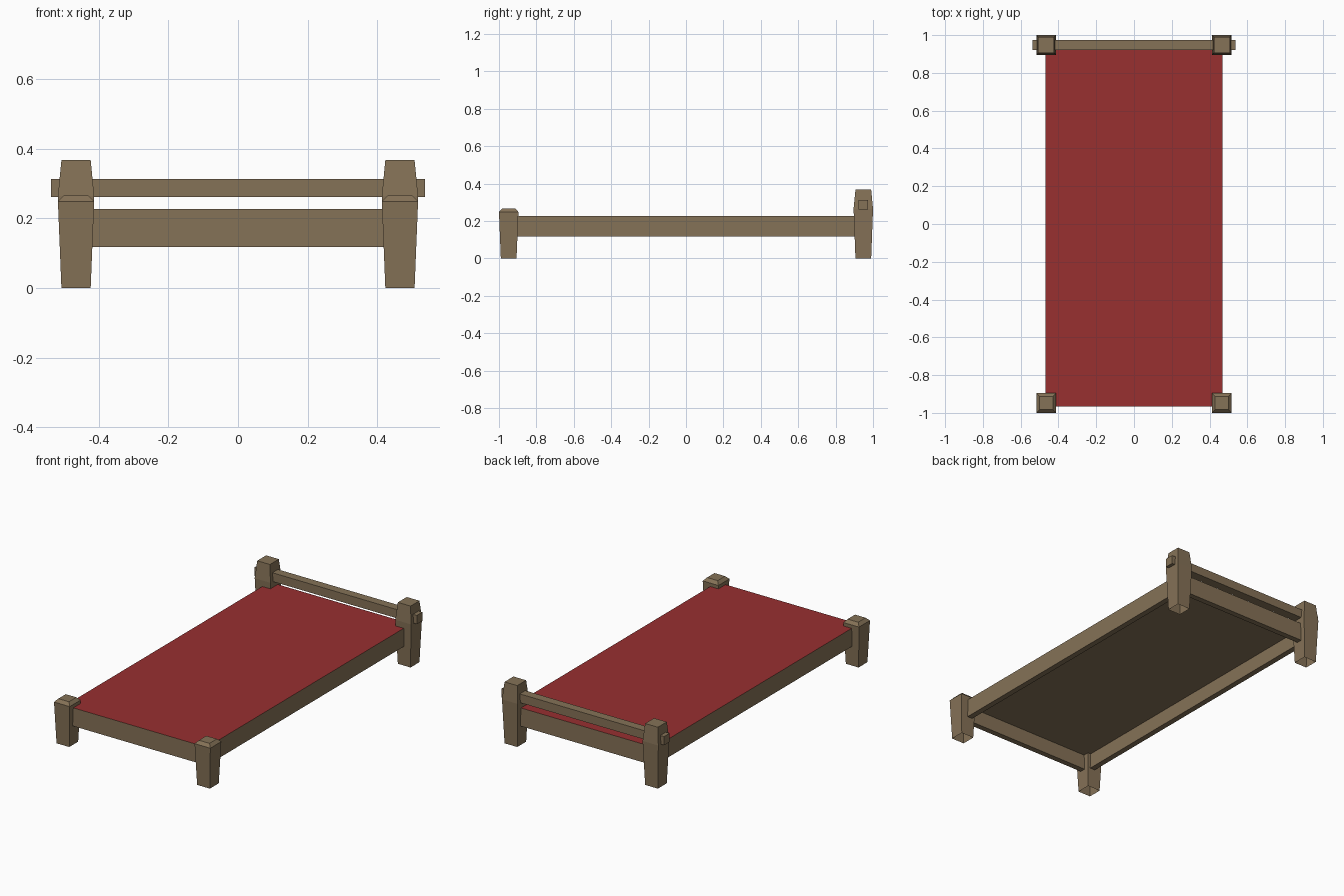
import bpy, bmesh

if "Cube" in bpy.data.objects:
    bpy.data.objects.remove(bpy.data.objects["Cube"])


def material(name, rgb):
    m = bpy.data.materials.new(name)
    m.diffuse_color = (*rgb, 1)
    m.use_nodes = True
    m.node_tree.nodes["Principled BSDF"].inputs["Base Color"].default_value = m.diffuse_color
    return m


WOOD = material("brown wood", (0.235, 0.168, 0.095))
RED = material("red blanket", (0.315, 0.029, 0.03))


def finish(bm, name, mats):
    me = bpy.data.meshes.new(name)
    bm.to_mesh(me)
    bm.free()
    for m in mats:
        me.materials.append(m)
    ob = bpy.data.objects.new(name, me)
    bpy.context.collection.objects.link(ob)
    return ob


def box(lo, hi):
    bm = bmesh.new()
    bmesh.ops.create_cube(bm, size=1)
    for v in bm.verts:
        v.co = [hi[i] if v.co[i] > 0 else lo[i] for i in range(3)]
    bmesh.ops.recalc_face_normals(bm, faces=bm.faces)
    return bm


def post(name, x, y, rings):
    """Square tapered post, open underneath, from (half width, height) rings."""
    bm = bmesh.new()
    loops = [[bm.verts.new((x + sx * h, y + sy * h, z))
              for sx, sy in ((-1, -1), (1, -1), (1, 1), (-1, 1))]
             for h, z in rings]
    for a, b in zip(loops, loops[1:]):
        for i in range(4):
            j = (i + 1) % 4
            bm.faces.new((a[i], a[j], b[j], b[i]))
    bm.faces.new(loops[-1])
    return finish(bm, name, [WOOD])


# Bed frame: slab hollowed from below, with a red top
bm = box((-0.468, -0.965, 0.118), (0.468, 0.967, 0.227))
bm.normal_update()
for f in bm.faces:
    f.material_index = 1 if f.normal.z > 0.5 else 0
bottom = [f for f in bm.faces if f.normal.z < -0.5]
bmesh.ops.inset_region(bm, faces=bottom, thickness=0.048)
ext = bmesh.ops.extrude_face_region(bm, geom=bottom)
bmesh.ops.translate(bm, vec=(0, 0, 0.09),
                    verts=[g for g in ext["geom"] if isinstance(g, bmesh.types.BMVert)])
bmesh.ops.delete(bm, geom=[f for f in bottom if f.is_valid], context='FACES_ONLY')
bmesh.ops.recalc_face_normals(bm, faces=bm.faces)
finish(bm, "bed_frame", [WOOD, RED])

# Corner posts: short capped ones at the foot, tall ones at the head
for side, x in (("left", -0.465), ("right", 0.465)):
    post("foot_post_" + side, x, -0.948, [(0.042, 0), (0.052, 0.248), (0.035, 0.266)])
    post("head_post_" + side, x, 0.948, [(0.042, 0), (0.052, 0.264), (0.042, 0.367)])

# Head rail passing through the tall posts
finish(box((-0.537, 0.922, 0.261), (0.537, 0.974, 0.313)), "head_rail", [WOOD])
